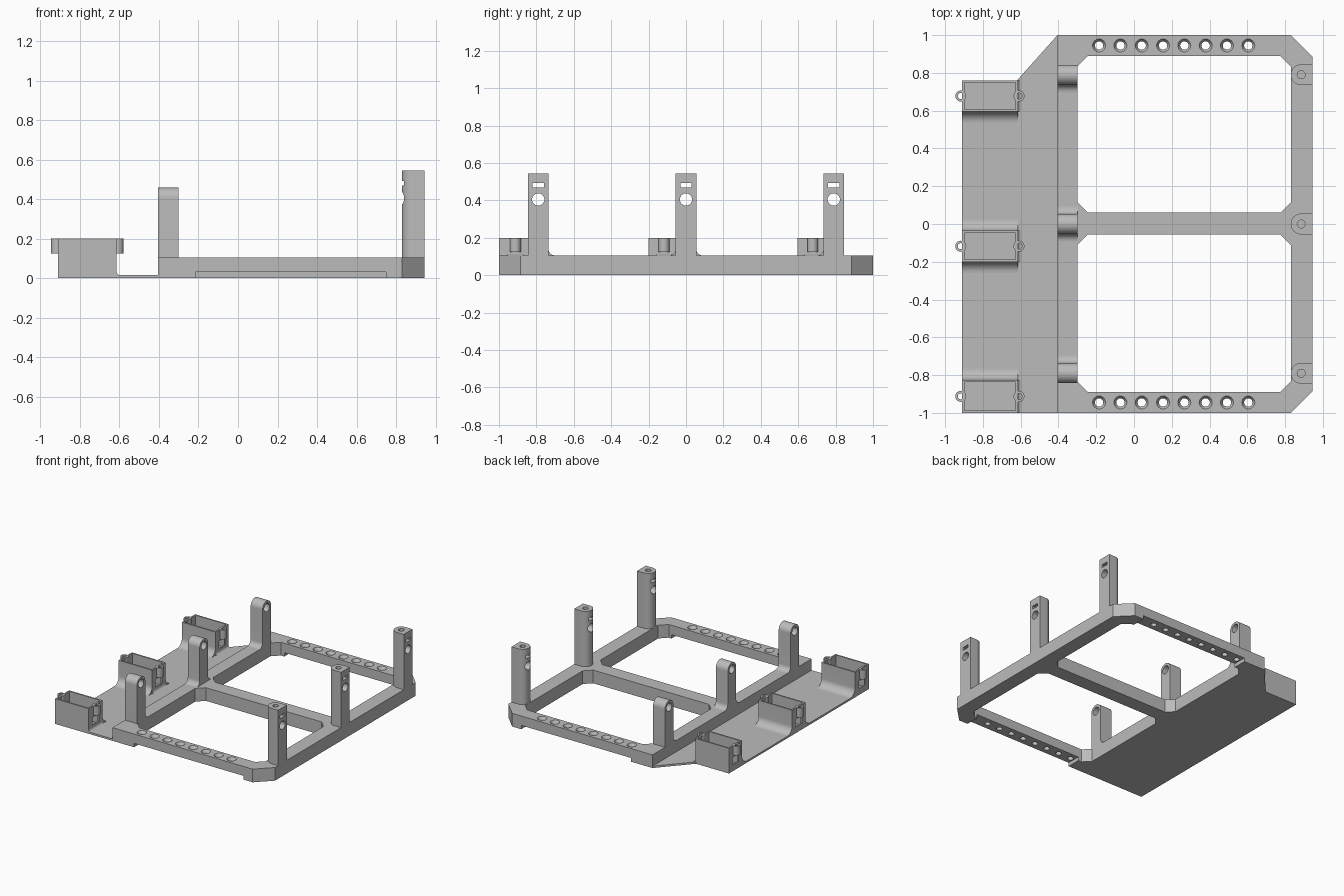
import bpy, bmesh, math
from mathutils import Vector

cube = bpy.data.objects.get("Cube")
if cube:
    bpy.data.objects.remove(cube)

grey = bpy.data.materials.new("light grey plastic")
grey.use_nodes = True
colour = (0.5, 0.5, 0.5, 1)
grey.diffuse_color = colour
grey.node_tree.nodes["Principled BSDF"].inputs["Base Color"].default_value = colour


def prism(bm, pts, axis, a, b, end_scale=1.0):
    """Extrude a 2D outline along an axis from a to b, optionally tapered."""
    mid = sum((Vector(p) for p in pts), Vector((0, 0))) / len(pts)

    def place(p, w):
        u, v = p
        return {"x": (w, u, v), "y": (u, w, v), "z": (u, v, w)}[axis]

    low = [bm.verts.new(place(p, a)) for p in pts]
    high = [bm.verts.new(place(mid + (Vector(p) - mid) * end_scale, b)) for p in pts]
    n = len(pts)
    faces = [bm.faces.new(low), bm.faces.new(high)]
    for i in range(n):
        j = (i + 1) % n
        faces.append(bm.faces.new((low[i], low[j], high[j], high[i])))
    bmesh.ops.recalc_face_normals(bm, faces=faces)


def rect(u0, u1, v0, v1):
    return [(u0, v0), (u1, v0), (u1, v1), (u0, v1)]


def arc(u, v, r, start, end, steps=12):
    angles = [math.radians(start + (end - start) * i / steps) for i in range(steps + 1)]
    return [(u + r * math.cos(t), v + r * math.sin(t)) for t in angles]


def circle(u, v, r, n=32):
    return arc(u, v, r, 0, 360, n)[:-1]


def make(name, solids, *cut_groups):
    """Build an object from prisms, then subtract each group of prisms."""
    def build(label, parts):
        bm = bmesh.new()
        for part in parts:
            prism(bm, *part)
        mesh = bpy.data.meshes.new(label)
        bm.to_mesh(mesh)
        bm.free()
        obj = bpy.data.objects.new(label, mesh)
        bpy.context.collection.objects.link(obj)
        return obj

    obj = build(name, solids)
    bpy.context.view_layer.objects.active = obj
    for group in cut_groups:
        cutter = build("cutter", group)
        cutter.hide_render = True
        mod = obj.modifiers.new("cut", "BOOLEAN")
        mod.operation, mod.solver, mod.object = "DIFFERENCE", "EXACT", cutter
        bpy.ops.object.modifier_apply(modifier=mod.name)
        bpy.data.objects.remove(cutter)
    obj.data.materials.clear()
    obj.data.materials.append(grey)
    bpy.ops.object.select_all(action="DESELECT")
    obj.select_set(True)
    bpy.ops.object.shade_smooth_by_angle(angle=math.radians(30))
    return obj


LEFT, INNER, BAR, RIGHT, TOP = -0.405, -0.3, 0.83, 0.945, 0.105


# Frame with two chamfered openings, underside recesses and countersunk holes
def opening(y0, y1, c=0.055):
    return [(INNER + c, y0), (BAR - c, y0), (BAR, y0 + c), (BAR, y1 - c),
            (BAR - c, y1), (INNER + c, y1), (INNER, y1 - c), (INNER, y0 + c)]


outline = [(LEFT, -1), (BAR, -1), (RIGHT, -0.885), (RIGHT, 0.885), (BAR, 1), (LEFT, 1)]
hole_spots = [(-0.185 + 0.129 * i, 0.945 * s) for i in range(8) for s in (-1, 1)]
hole_spots = [(-0.185 + (x + 0.185) * 0.875, y) for x, y in hole_spots]
make("frame", [(outline, "z", 0, TOP)],
     [(opening(0.06, 0.89), "z", -0.1, 0.2), (opening(-0.89, -0.055), "z", -0.1, 0.2)],
     [(rect(-0.215, 0.75, -0.05, 0.03), "y", s * 0.885, s * 1.05) for s in (-1, 1)],
     [(circle(x, y, 0.022, 24), "z", -0.1, 0.2) for x, y in hole_spots],
     [(circle(x, y, 0.035, 24), "z", TOP + 0.001, TOP - 0.02, 0.63) for x, y in hole_spots])

# Thin side plate with a slanted rear corner
make("side_plate", [([(-0.91, -1), (LEFT, -1), (LEFT, 1), (-0.62, 0.76), (-0.91, 0.76)],
                     "z", 0, 0.015)])

# Short posts with round tops, cross holes and filleted feet
HOLE_Z = 0.405


def short_post(name, y, fillet_sides):
    r, f, base = 0.053, 0.04, TOP - 0.01
    right = [(y + r, base)]
    left = [(y - r, base)]
    if 1 in fillet_sides:
        right = [(y + r + f, base)] + arc(y + r + f, TOP + f, f, 270, 180, 8)
    if -1 in fillet_sides:
        left = arc(y - r - f, TOP + f, f, 0, -90, 8) + [(y - r - f, base)]
    profile = right + arc(y, HOLE_Z, r, 0, 180, 24) + left
    make(name, [(profile, "x", LEFT, INNER)],
         [(circle(y, HOLE_Z, 0.033), "x", -0.5, -0.2)])


# Tall D-shaped posts with a cross hole, a slot and a top screw hole
def tall_post(name, y):
    r, cx = 0.055, 0.885
    profile = [(RIGHT, y - r), (RIGHT, y + r)] + arc(cx, y, r, 90, 270, 24)
    make(name, [(profile, "z", TOP - 0.01, 0.545)],
         [(circle(y, HOLE_Z, 0.033), "x", 0.7, 1.1),
          (rect(y - 0.03, y + 0.03, 0.468, 0.492), "x", 0.7, 1.1)],
         [(circle(cx, y, 0.021, 24), "z", 0.45, 0.6)])


for label, y, sides in (("front", -0.79, (1,)), ("middle", 0, (-1, 1)), ("rear", 0.79, (-1,))):
    short_post(label + "_short_post", y, sides)
    tall_post(label + "_tall_post", y)


# Hollow holders on the plate, swept into it by fillets, with screw tabs
def holder(name, y0, y1, fillet_sides):
    x0, x1, top, floor, f, wall = -0.91, -0.615, 0.2, 0.015, 0.06, 0.012
    mid = (y0 + y1) / 2
    right, left = [(y1, 0.002)], [(y0, 0.002)]
    if 1 in fillet_sides:
        right = [(y1 + f, 0.002)] + arc(y1 + f, floor + f, f, 270, 180)
    if -1 in fillet_sides:
        left = arc(y0 - f, floor + f, f, 0, -90) + [(y0 - f, 0.002)]
    make(name, [(right + [(y1, top), (y0, top)] + left, "x", x0, x1)],
         [(rect(x0 + wall, x1 - wall, y0 + wall, y1 - wall), "z", floor, 0.3)],
         [(rect(mid - 0.04, mid + 0.04, 0.05, 0.11), "x", -1.1, -0.4)])
    # Small fillet along the inner end
    make(name + "_end_fillet",
         [([(x1 - 0.005, 0.01)] + [(x1 + 0.02, 0.01)]
           + arc(x1 + 0.02, floor + 0.02, 0.02, 270, 180, 6) + [(x1 - 0.005, floor + 0.02)],
           "y", y0, y1)])
    # Screw tabs at both ends
    for side, x in (("outer", -0.917), ("inner", -0.609)):
        make(name + "_" + side + "_tab", [(circle(x, mid, 0.029), "z", 0.125, top)],
             [(circle(x, mid, 0.016, 24), "z", 0.1, 0.3)])


holder("front_holder", -1, -0.825, (1,))
holder("middle_holder", -0.2, -0.035, (-1, 1))
holder("rear_holder", 0.595, 0.76, (-1,))
